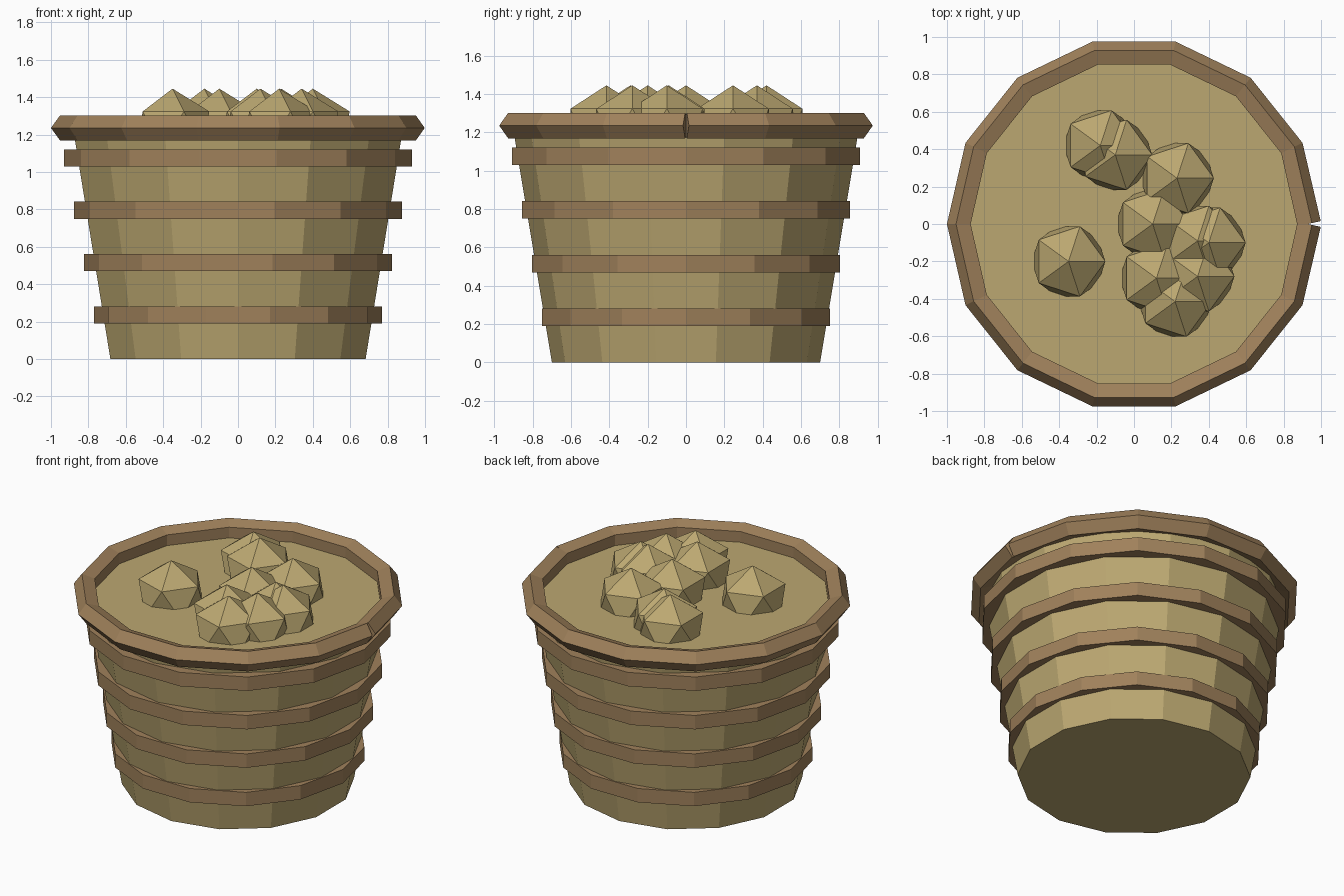
import bpy, bmesh
from math import sin, cos, pi

if "Cube" in bpy.data.objects:
    bpy.data.objects.remove(bpy.data.objects["Cube"])

SIDES = 14
STEP = 2 * pi / SIDES


def material(name, color):
    m = bpy.data.materials.new(name)
    m.diffuse_color = color
    m.use_nodes = True
    m.node_tree.nodes["Principled BSDF"].inputs["Base Color"].default_value = m.diffuse_color
    return m


straw = material("straw", (0.50, 0.39, 0.165, 1))
wood = material("wood", (0.35, 0.22, 0.105, 1))


def finish(name, bm, mat):
    bmesh.ops.recalc_face_normals(bm, faces=bm.faces[:])
    mesh = bpy.data.meshes.new(name)
    bm.to_mesh(mesh)
    bm.free()
    mesh.materials.append(mat)
    ob = bpy.data.objects.new(name, mesh)
    bpy.context.collection.objects.link(ob)
    return ob


def drum(name, r_bottom, r_top, z0, z1, phase, mat):
    """Capped, possibly tapered, 14-sided drum."""
    bm = bmesh.new()
    rings = [[bm.verts.new((r * cos(phase + i * STEP), r * sin(phase + i * STEP), z))
              for i in range(SIDES)] for r, z in ((r_bottom, z0), (r_top, z1))]
    for ring in rings:
        bm.faces.new(ring)
    for i in range(SIDES):
        j = (i + 1) % SIDES
        bm.faces.new((rings[0][i], rings[0][j], rings[1][j], rings[1][i]))
    return finish(name, bm, mat)


# Tapered basket body; its top cap is the surface of the contents
drum("basket_body", 0.70, 0.90, 0.0, 1.205, pi / 2, straw)

# Four hoops, turned half a facet against the body
for k in range(4):
    r, z = 0.77 + 0.0535 * k, 0.235 + 0.28 * k
    drum(f"hoop_{k + 1}", r, r, z - 0.046, z + 0.046, 0, wood)

# Rim: pentagon section swept round an open loop, with a small seam at +x
bm = bmesh.new()
rings = []
for i in range(SIDES + 1):
    a = i * STEP
    d = a + (STEP / 2 if i == 0 else -STEP / 2 if i == SIDES else 0)
    ring = []
    for p in range(5):
        t = 2 * pi * p / 5
        off = 0.07 * cos(t)
        ring.append(bm.verts.new((0.93 * cos(a) + off * cos(d),
                                  0.93 * sin(a) + off * sin(d),
                                  1.235 + 0.07 * sin(t))))
    rings.append(ring)
for a, b in zip(rings, rings[1:]):
    for p in range(5):
        q = (p + 1) % 5
        bm.faces.new((a[p], a[q], b[q], b[p]))
bm.faces.new(rings[0])
bm.faces.new(rings[-1])
finish("rim", bm, wood)

# Heaped lumps, half sunk in the contents
lumps = [(-0.35, -0.20), (-0.18, 0.42), (-0.10, 0.37), (0.23, 0.245), (0.10, 0.0),
         (0.34, -0.09), (0.40, -0.10), (0.12, -0.29), (0.34, -0.28), (0.22, -0.415)]
for k, (x, y) in enumerate(lumps):
    bm = bmesh.new()
    bmesh.ops.create_icosphere(bm, subdivisions=1, radius=0.22)
    ob = finish(f"lump_{k + 1}", bm, straw)
    ob.location = (x, y, 1.225)
